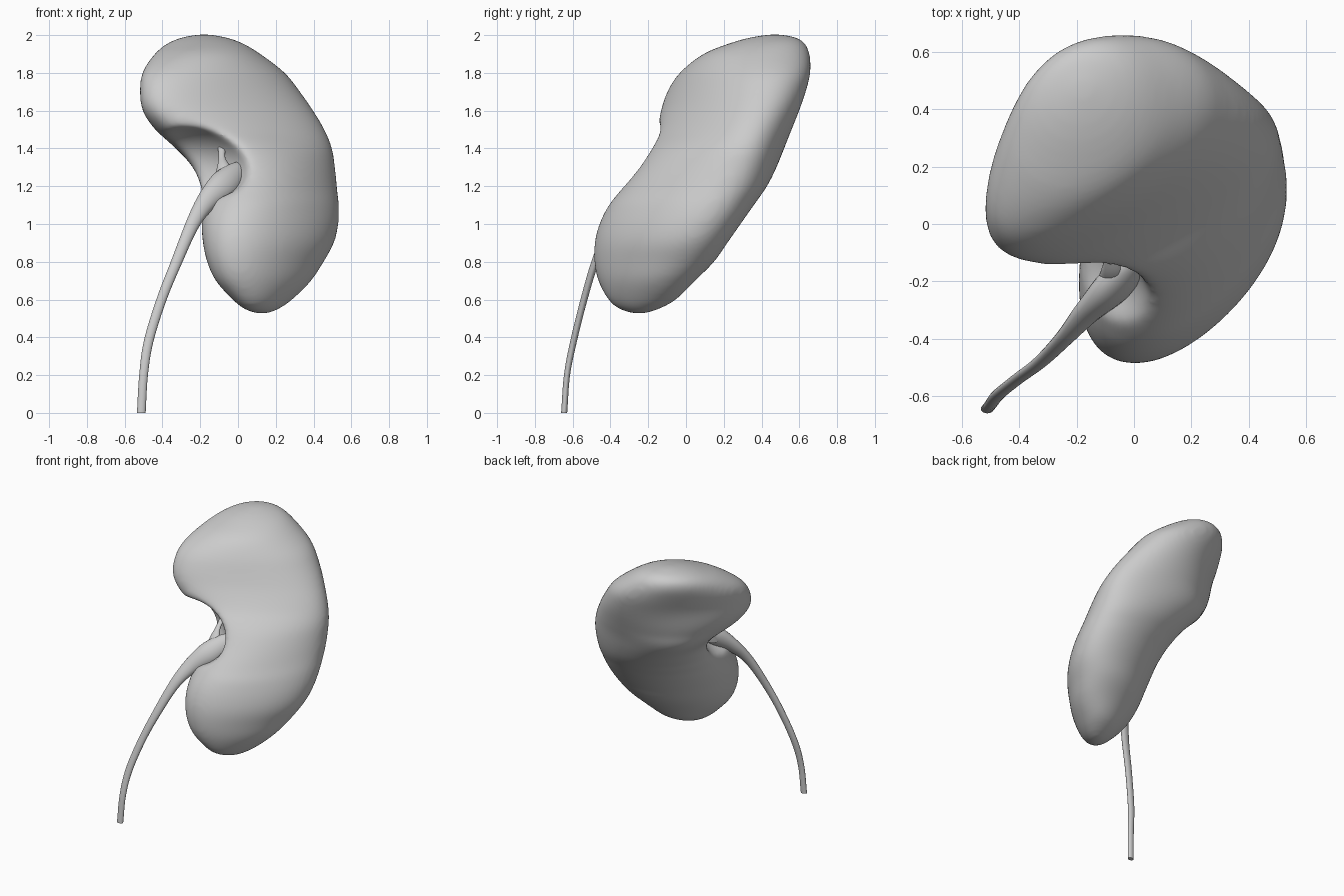
import bpy, bmesh, math
from mathutils import Vector

if "Cube" in bpy.data.objects:
    bpy.data.objects.remove(bpy.data.objects["Cube"])

# kidney body: tilted oval slices (z, x min, x max, y min, y max)
SLICES = [
    (0.523, .10, .16, -.28, -.22), (0.55, .03, .22, -.36, -.14), (0.6, -.03, .29, -.415, -.05),
    (0.7, -.12, .39, -.467, .05), (0.8, -.165, .455, -.487, .15), (0.9, -.187, .51, -.485, .22),
    (1.0, -.195, .533, -.46, .29), (1.1, -.19, .535, -.41, .36), (1.2, -.20, .525, -.33, .43),
    (1.3, -.24, .515, -.25, .48), (1.4, -.33, .50, -.19, .52), (1.5, -.44, .46, -.155, .56),
    (1.6, -.507, .40, -.135, .60), (1.7, -.52, .33, -.10, .635), (1.8, -.51, .25, -.035, .66),
    (1.9, -.445, .12, .09, .657), (1.96, -.37, .02, .24, .63), (1.99, -.29, -.07, .35, .58),
    (2.004, -.21, -.15, .44, .50)]
# slant of the ovals in degrees (z, slant, front/back unevenness, side unevenness)
SLANT = [(0.5, 66, 0, 4), (1.0, 67, 0, 7), (1.35, 82, -6, 16), (1.5, 69, 5, 10),
         (1.65, 60, 10, 5), (1.8, 63, 8, 2), (1.95, 80, 0, 0), (2.1, 84, 0, 0)]
N = 72


def spline(pts, steps):
    """Catmull-Rom interpolation of tuples of any length."""
    P = [Vector(p) for p in pts]
    P = [2 * P[0] - P[1]] + P + [2 * P[-1] - P[-2]]
    out = []
    for i in range(1, len(P) - 2):
        a, b, c, d = P[i - 1:i + 3]
        for k in range(steps):
            t = k / steps
            out.append(0.5 * (2 * b + (c - a) * t + (2 * a - 5 * b + 4 * c - d) * t * t
                              + (3 * b - a - 3 * c + d) * t ** 3))
    return out + [P[-2]]


def make_object(name, bm):
    mesh = bpy.data.meshes.new(name)
    bmesh.ops.recalc_face_normals(bm, faces=bm.faces)
    bm.to_mesh(mesh)
    bm.free()
    ob = bpy.data.objects.new(name, mesh)
    bpy.context.collection.objects.link(ob)
    return ob


def loft(name, rings):
    bm = bmesh.new()
    vs = [[bm.verts.new(p) for p in ring] for ring in rings]
    for a, b in zip(vs, vs[1:]):
        n = len(a)
        for i in range(n):
            bm.faces.new((a[i], a[(i + 1) % n], b[(i + 1) % n], b[i]))
    bm.faces.new(vs[0])
    bm.faces.new(vs[-1])
    return make_object(name, bm)


SLANT_FINE = spline(SLANT, 12)


def slice_ring(z, x0, x1, y0, y1):
    _, s, a, b = min(SLANT_FINE, key=lambda r: abs(r[0] - z))
    ring = []
    for i in range(N):
        t = 2 * math.pi * i / N
        h = t - math.radians(s / 2)
        phase = math.radians(s + a * math.cos(h) + b * math.sin(h))
        ring.append(((x0 + x1) / 2 + (x1 - x0) / 2 * math.cos(t),
                     (y0 + y1) / 2 + (y1 - y0) / 2 * math.cos(t - phase), z))
    return ring


kidney = loft("kidney_body", [slice_ring(*s) for s in spline(SLICES, 4)])

# notch of the hilum, running across the front left edge
bm = bmesh.new()
bmesh.ops.create_uvsphere(bm, u_segments=48, v_segments=32, radius=1)
cutter = make_object("hilum_cutter", bm)
cutter.scale = (0.23, 0.36, 0.20)
cutter.rotation_euler = (0, math.radians(8), math.radians(45))
cutter.location = (-0.23, -0.21, 1.32)
cutter.hide_render = True

cut = kidney.modifiers.new("hilum", 'BOOLEAN')
cut.object = cutter
cut.solver = 'EXACT'
rem = kidney.modifiers.new("remesh", 'REMESH')
rem.mode = 'VOXEL'
rem.voxel_size = 0.014
rem.use_smooth_shade = True
smooth = kidney.modifiers.new("soften", 'SMOOTH')
smooth.factor = 0.5
smooth.iterations = 40


# ureter and renal pelvis: tubes with (x, y, z, radius) points
def tube(name, pts, flat=0.7, sides=20):
    path = spline(pts, 8)
    rings = []
    for i, p in enumerate(path):
        tan = (path[min(i + 1, len(path) - 1)] - path[max(i - 1, 0)]).to_3d().normalized()
        u = Vector((0, 1, 0)).cross(tan).normalized()
        v = tan.cross(u)
        rings.append([p.to_3d() + p.w * (u * math.cos(q) + v * flat * math.sin(q))
                      for q in (2 * math.pi * j / sides for j in range(sides))])
    if pts[0][2] == 0:
        for q in rings[0]:
            q.z = 0
    ob = loft(name, rings)
    bpy.ops.object.select_all(action='DESELECT')
    ob.select_set(True)
    bpy.context.view_layer.objects.active = ob
    bpy.ops.object.shade_smooth_by_angle(angle=math.radians(50))


tube("ureter", [(-.512, -.645, 0, .023), (-.50, -.63, .2, .023), (-.473, -.595, .38, .025),
                (-.405, -.54, .6, .026), (-.325, -.48, .8, .029), (-.24, -.395, 1.0, .037),
                (-.165, -.31, 1.12, .055), (-.08, -.225, 1.2, .08), (-.005, -.14, 1.265, .065),
                (.06, -.06, 1.30, .03)])
# branches of the pelvis inside the hollow
tube("upper_calyx", [(-.06, -.20, 1.2, .07), (-.075, -.16, 1.29, .04),
                     (-.085, -.11, 1.35, .018), (-.085, -.04, 1.41, .022)])
tube("lower_calyx", [(-.06, -.18, 1.22, .05), (-.02, -.13, 1.2, .035), (.03, -.06, 1.17, .025)])
